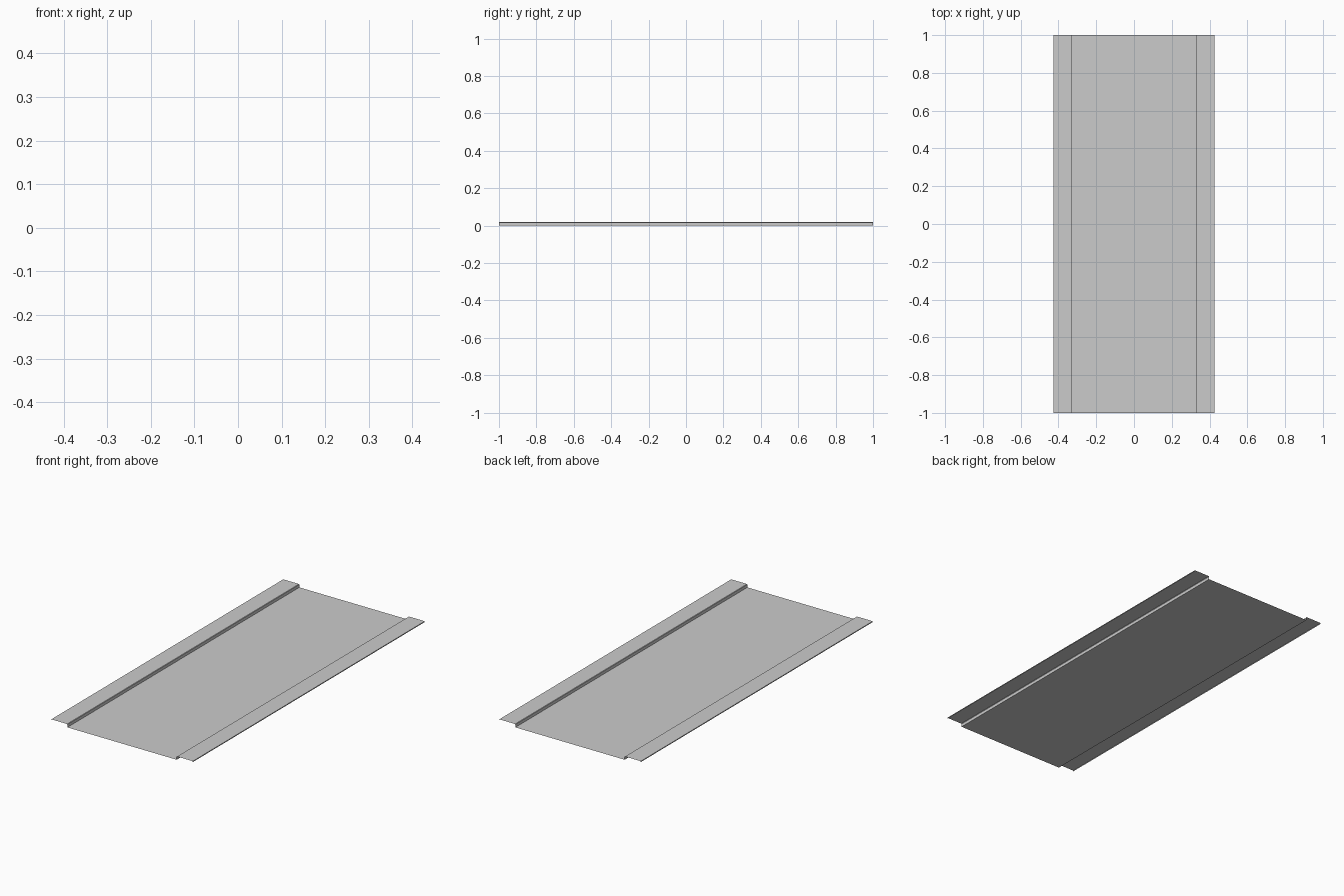
import bpy

if "Cube" in bpy.data.objects:
    bpy.data.objects.remove(bpy.data.objects["Cube"])

HALF_LEN = 1.0      # half of the length along y
HALF_ROAD = 0.33    # half of the carriageway width
HALF_WIDTH = 0.427  # outer edge of the pavements
KERB = 0.018        # pavement height
LIP = 0.005         # short fold along the outer edge


def sheet(name, profile):
    """Sweep an open (x, z) profile along y as a thin open sheet."""
    n = len(profile)
    verts = [(x, y, z) for y in (-HALF_LEN, HALF_LEN) for x, z in profile]
    faces = [(i, i + 1, n + i + 1, n + i) for i in range(n - 1)]
    mesh = bpy.data.meshes.new(name)
    mesh.from_pydata(verts, [], faces)
    mesh.update()
    obj = bpy.data.objects.new(name, mesh)
    bpy.context.collection.objects.link(obj)
    return obj


# Flat carriageway
sheet("road_surface", [(-HALF_ROAD, 0), (-0.2, 0), (0.2, 0), (HALF_ROAD, 0)])

# Pavement on each side: kerb face, small chamfer, walkway, outer lip
half = [(HALF_ROAD, 0), (HALF_ROAD, KERB - 0.002), (HALF_ROAD + 0.002, KERB),
        (HALF_WIDTH, KERB), (HALF_WIDTH, KERB - LIP)]
sheet("right_pavement", half)
sheet("left_pavement", [(-x, z) for x, z in reversed(half)])
